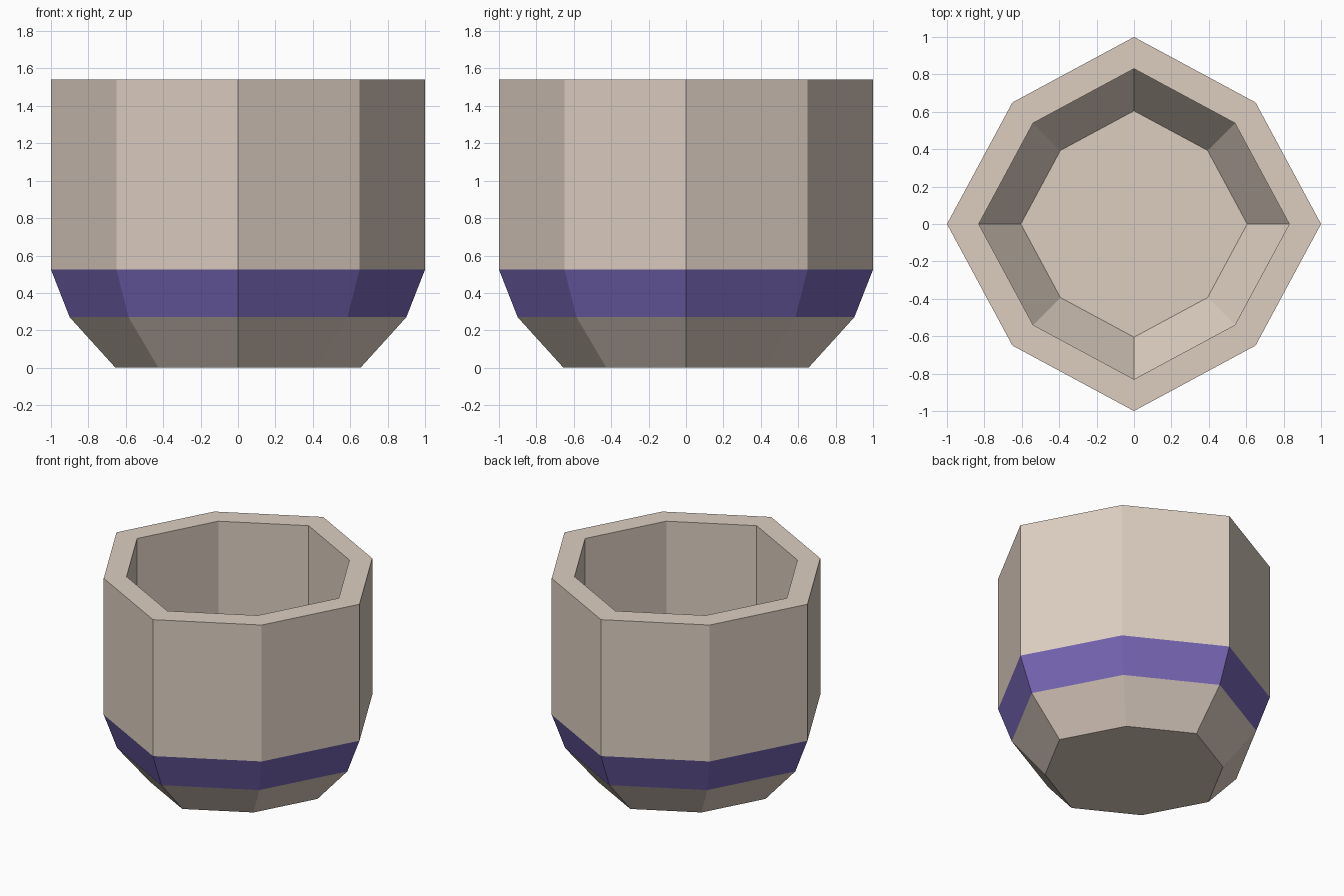
import bpy, bmesh, math

if "Cube" in bpy.data.objects:
    bpy.data.objects.remove(bpy.data.objects["Cube"])


def material(name, rgb):
    m = bpy.data.materials.new(name)
    m.diffuse_color = (*rgb, 1.0)
    m.use_nodes = True
    m.node_tree.nodes["Principled BSDF"].inputs["Base Color"].default_value = m.diffuse_color
    return m


# Profile from outer base, over the rim, to the inner floor: (radius, height)
PROFILE = [(0.655, 0.0), (0.90, 0.27), (1.0, 0.525), (1.0, 1.54),
           (0.83, 1.54), (0.83, 0.53), (0.605, 0.22)]
SIDES = 8
DIAGONAL = 0.65 * math.sqrt(2)  # diagonal corners sit slightly inward

bm = bmesh.new()

# Rings of the eight-sided pot
rings = []
for radius, z in PROFILE:
    ring = []
    for i in range(SIDES):
        a = i * math.tau / SIDES
        r = radius * (DIAGONAL if i % 2 else 1.0)
        ring.append(bm.verts.new((r * math.cos(a), r * math.sin(a), z)))
    rings.append(ring)

# Walls between rings; the second outer band is the painted stripe
for level, (low, high) in enumerate(zip(rings, rings[1:])):
    for i in range(SIDES):
        j = (i + 1) % SIDES
        face = bm.faces.new((low[i], low[j], high[j], high[i]))
        face.material_index = 1 if level == 1 else 0

# Underside and inner floor
bm.faces.new(rings[0][::-1])
bm.faces.new(rings[-1])
bmesh.ops.recalc_face_normals(bm, faces=bm.faces[:])

mesh = bpy.data.meshes.new("pot")
bm.to_mesh(mesh)
bm.free()
mesh.materials.append(material("beige clay", (0.72, 0.615, 0.53)))
mesh.materials.append(material("purple stripe", (0.18, 0.13, 0.455)))
pot = bpy.data.objects.new("pot", mesh)
bpy.context.collection.objects.link(pot)
